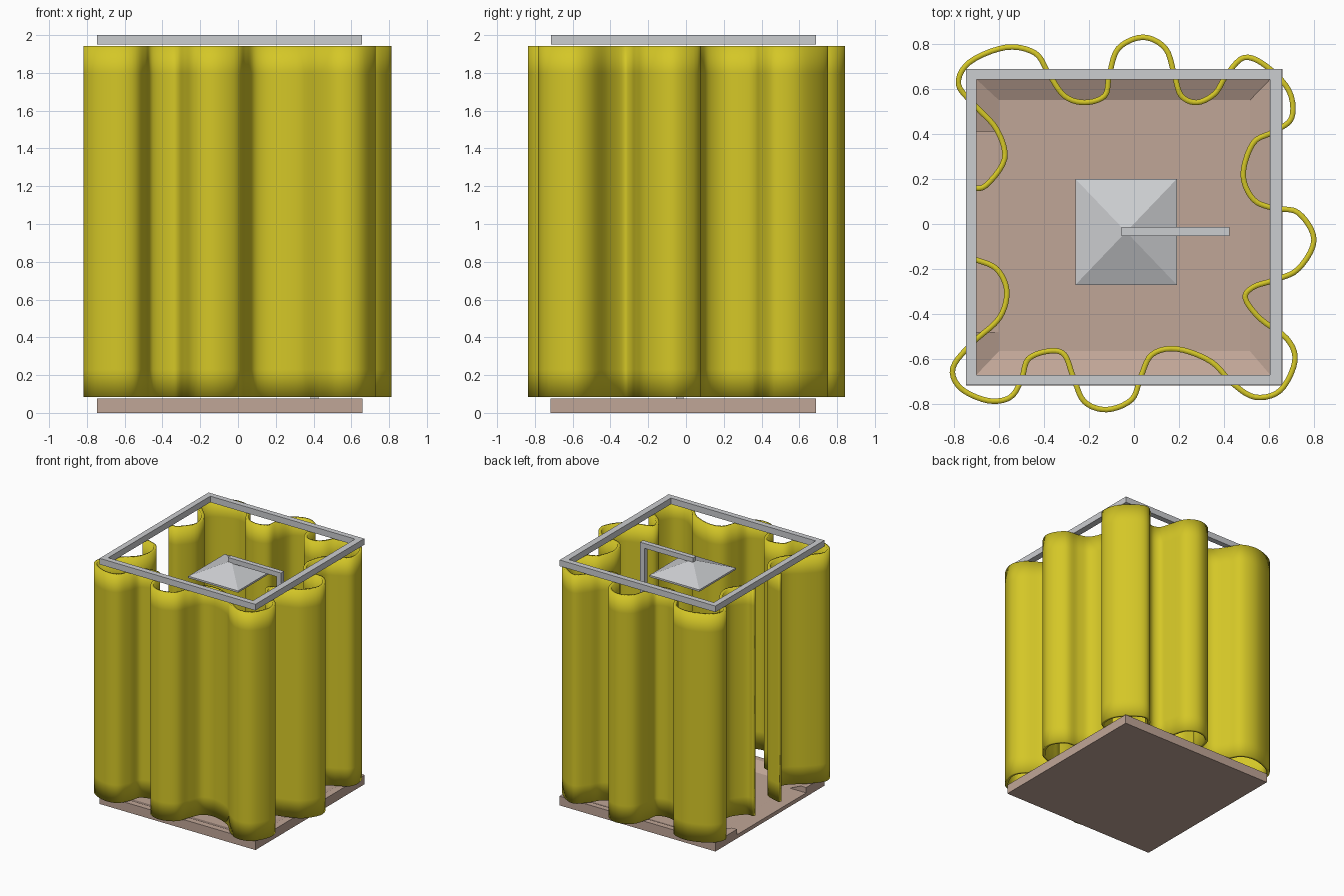
import bpy, bmesh
from mathutils import Vector

if "Cube" in bpy.data.objects:
    bpy.data.objects.remove(bpy.data.objects["Cube"])


def material(name, rgb):
    m = bpy.data.materials.new(name)
    m.diffuse_color = (*rgb, 1)
    m.use_nodes = True
    m.node_tree.nodes["Principled BSDF"].inputs["Base Color"].default_value = m.diffuse_color
    return m


YELLOW = material("curtain_yellow", (0.66, 0.57, 0.02))
GREY = material("metal_grey", (0.60, 0.61, 0.63))
BEIGE = material("tray_beige", (0.53, 0.38, 0.31))


def finish(name, bm, mat):
    bmesh.ops.recalc_face_normals(bm, faces=bm.faces[:])
    me = bpy.data.meshes.new(name)
    bm.to_mesh(me)
    bm.free()
    ob = bpy.data.objects.new(name, me)
    bpy.context.collection.objects.link(ob)
    if mat:
        me.materials.append(mat)
    return ob


def loft(name, rings, mat, closed=False):
    """Join rectangles (x0, x1, y0, y1, z); cap the ends, or close into a frame."""
    bm = bmesh.new()
    loops = []
    for x0, x1, y0, y1, z in rings:
        loops.append([bm.verts.new(p) for p in
                      ((x0, y0, z), (x1, y0, z), (x1, y1, z), (x0, y1, z))])
    pairs = list(zip(loops, loops[1:]))
    if closed:
        pairs.append((loops[-1], loops[0]))
    else:
        bm.faces.new(loops[0])
        bm.faces.new(loops[-1])
    for a, b in pairs:
        for i in range(4):
            j = (i + 1) % 4
            bm.faces.new((a[i], a[j], b[j], b[i]))
    return finish(name, bm, mat)


def box(name, x0, x1, y0, y1, z0, z1, mat):
    return loft(name, [(x0, x1, y0, y1, z0), (x0, x1, y0, y1, z1)], mat)


# Tray: raised rim with sloping walls, and a step-in notch on the left
outer = (-0.747, 0.66, -0.718, 0.688)
inner = (-0.70, 0.605, -0.67, 0.643)
tray = loft("shower_tray", [(*outer, 0), (*outer, 0.075), (*inner, 0.075),
                            (-0.60, 0.515, -0.565, 0.55, 0.03)], BEIGE)
cutter = box("notch_cutter", -0.85, -0.55, -0.48, 0.41, 0.031, 0.2, None)
cutter.hide_render = True
cutter.hide_viewport = True
notch = tray.modifiers.new("notch", "BOOLEAN")
notch.operation = "DIFFERENCE"
notch.solver = "EXACT"
notch.object = cutter

# Square curtain rail
rail = (-0.747, 0.657, -0.715, 0.688)
loft("curtain_rail", [(*rail, 1.95), (*rail, 2.0), (*inner, 2.0), (*inner, 1.95)],
     GREY, closed=True)

# Riser pipe, arm and pyramid shower head
box("riser_pipe", 0.385, 0.425, -0.053, -0.013, 0.03, 1.90, GREY)
box("shower_arm", -0.055, 0.425, -0.053, -0.013, 1.90, 1.94, GREY)
box("arm_drop", -0.055, -0.015, -0.053, -0.013, 1.87, 1.90, GREY)
head = (-0.26, 0.19, -0.27, 0.20)
loft("shower_head", [(*head, 1.80), (*head, 1.815),
                     (-0.04, -0.03, -0.04, -0.03, 1.91)], GREY)

# Wavy curtain: smooth path around the tray, open on the left side
path = [(-.73, .16), (-.66, .17), (-.575, .29), (-.61, .42), (-.70, .52), (-.78, .62),
        (-.73, .72), (-.57, .785), (-.44, .76), (-.38, .67), (-.31, .57), (-.22, .54),
        (-.13, .57), (-.11, .66), (-.07, .78), (.04, .83), (.14, .78), (.18, .66),
        (.21, .57), (.28, .54), (.36, .58), (.41, .66), (.49, .74), (.59, .70),
        (.69, .59), (.70, .47), (.62, .41), (.53, .36), (.485, .22), (.53, .11),
        (.62, .07), (.73, .05), (.80, -.07), (.73, -.20), (.62, -.25), (.53, -.28),
        (.495, -.33), (.56, -.42), (.68, -.51), (.715, -.61), (.65, -.74), (.54, -.77),
        (.44, -.71), (.34, -.61), (.19, -.555), (.08, -.58), (.03, -.68), (-.01, -.78),
        (-.12, -.825), (-.22, -.79), (-.27, -.68), (-.31, -.58), (-.38, -.565),
        (-.47, -.60), (-.50, -.69), (-.55, -.77), (-.65, -.785), (-.77, -.73),
        (-.805, -.64), (-.72, -.53), (-.60, -.42), (-.565, -.30), (-.61, -.20),
        (-.70, -.16), (-.745, -.15)]


def smooth_path(points, steps):
    """Catmull-Rom curve through the points."""
    p = [Vector(q) for q in points]
    p = [2 * p[0] - p[1]] + p + [2 * p[-1] - p[-2]]
    out = []
    for a, b, c, d in zip(p, p[1:], p[2:], p[3:]):
        for k in range(steps):
            t = k / steps
            out.append(0.5 * (2 * b + (c - a) * t + (2 * a - 5 * b + 4 * c - d) * t * t
                              + (3 * b - a - 3 * c + d) * t ** 3))
    return out + [p[-2]]


bm = bmesh.new()
centre = smooth_path(path, 5)
section_count = len(centre)
levels = (0.085, 0.23, 0.85, 1.4, 1.80, 1.943)
half = 0.012
columns = []
for i, c in enumerate(centre):
    tangent = centre[min(i + 1, section_count - 1)] - centre[max(i - 1, 0)]
    side = Vector((-tangent.y, tangent.x)).normalized() * half
    a, b = c + side, c - side
    columns.append([bm.verts.new((a.x, a.y, z)) for z in levels]
                   + [bm.verts.new((b.x, b.y, z)) for z in reversed(levels)])
for u, v in zip(columns, columns[1:]):
    for i in range(len(u)):
        j = (i + 1) % len(u)
        bm.faces.new((u[i], u[j], v[j], v[i]))
for col in (columns[0], columns[-1]):
    bm.faces.new(col)
for f in bm.faces:
    f.smooth = True
finish("shower_curtain", bm, YELLOW)
